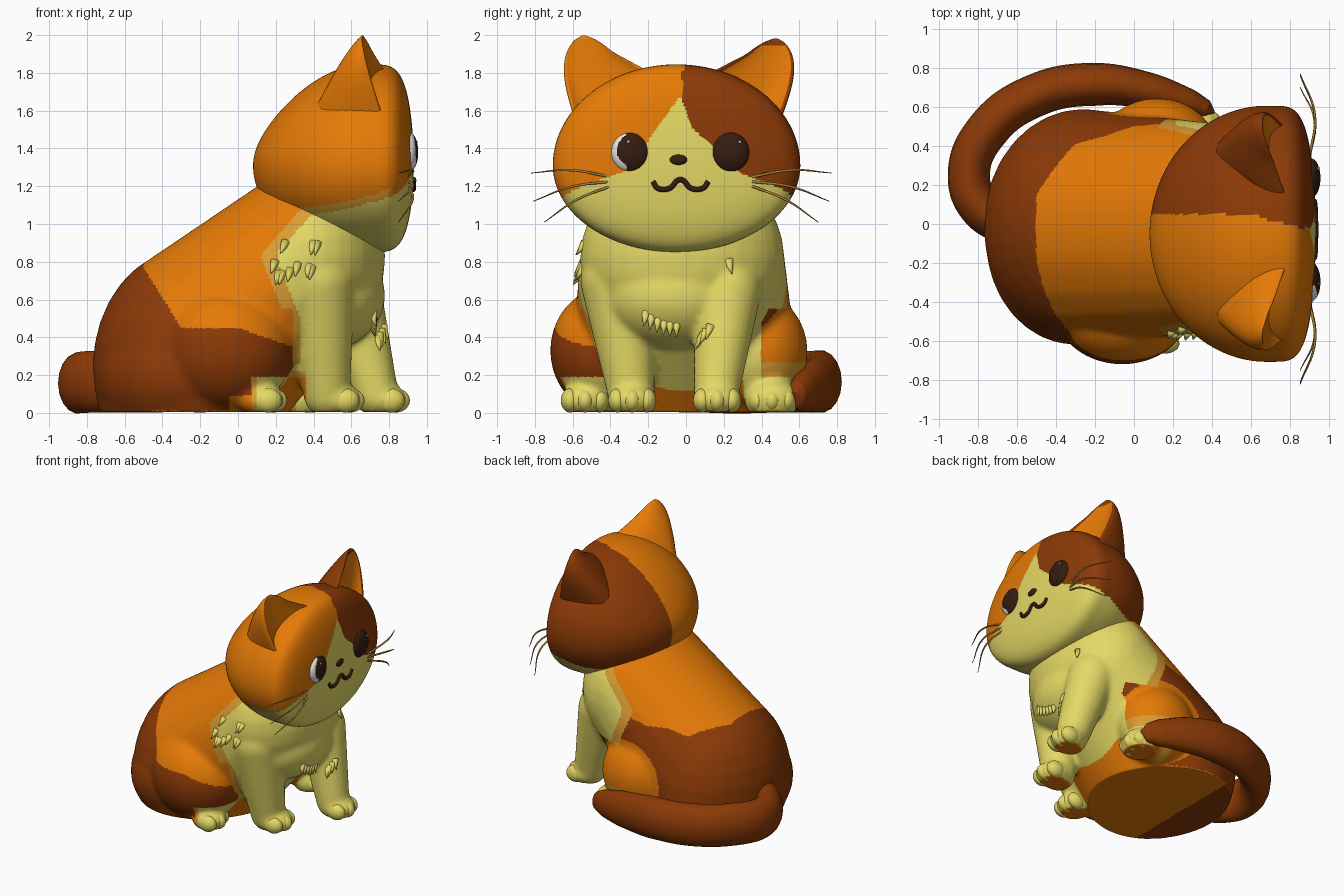
import bpy, bmesh, math, random
from mathutils import Vector, Matrix

if "Cube" in bpy.data.objects:
    bpy.data.objects.remove(bpy.data.objects["Cube"])
random.seed(4)

# Flat colours
COLOURS = {"orange": (0.79, 0.195, 0.002), "brown": (0.26, 0.042, 0.002),
           "cream": (0.78, 0.69, 0.13), "peach": (0.70, 0.34, 0.035),
           "dark_brown": (0.035, 0.012, 0.005), "white": (0.85, 0.85, 0.82),
           "whisker_tan": (0.40, 0.22, 0.04)}
MATS = {}
for key, rgb in COLOURS.items():
    m = bpy.data.materials.new(key)
    m.use_nodes = True
    m.diffuse_color = (*rgb, 1)
    m.node_tree.nodes["Principled BSDF"].inputs["Base Color"].default_value = (*rgb, 1)
    MATS[key] = m


def link(name, data):
    ob = bpy.data.objects.new(name, data)
    bpy.context.collection.objects.link(ob)
    return ob


def paint(ob, rule):
    """Colour each face with the name given by rule(centre), or one name for all."""
    slots = {}
    for p in ob.data.polygons:
        key = rule(p.center) if callable(rule) else rule
        if key not in slots:
            slots[key] = len(slots)
            ob.data.materials.append(MATS[key])
        p.material_index = slots[key]
    ob.data.shade_smooth()
    return ob


def finish(name, bm, rule):
    me = bpy.data.meshes.new(name)
    bmesh.ops.recalc_face_normals(bm, faces=bm.faces)
    bm.to_mesh(me)
    bm.free()
    return paint(link(name, me), rule)


def bake(ob):
    """Apply modifiers or curve bevels to plain mesh."""
    dg = bpy.context.evaluated_depsgraph_get()
    me = bpy.data.meshes.new_from_object(ob.evaluated_get(dg))
    name, mw = ob.name, ob.matrix_world.copy()
    bpy.data.objects.remove(ob)
    me.transform(mw)
    me.materials.clear()
    return link(name, me)


def ball(bm, c, r, seg=32):
    bmesh.ops.create_uvsphere(bm, u_segments=seg, v_segments=seg // 2, radius=1,
                              matrix=Matrix.Translation(c) @ Matrix.Diagonal((*r, 1)))


def limb(bm, a, b, ra, rb, n=22):
    """Chain of balls blending from one ellipsoid to another."""
    for i in range(n):
        t = i / (n - 1)
        ball(bm, Vector(a).lerp(Vector(b), t), Vector(ra).lerp(Vector(rb), t))


def clamp(v):
    return min(1, max(0, v))


def tube(name, pts, radius, rule, radii=None, flat=1.0):
    cu = bpy.data.curves.new(name, "CURVE")
    cu.dimensions = "3D"
    cu.bevel_depth, cu.bevel_resolution, cu.resolution_u = radius, 7, 10
    cu.use_fill_caps = True
    sp = cu.splines.new("BEZIER")
    sp.bezier_points.add(len(pts) - 1)
    for i, (bp, co) in enumerate(zip(sp.bezier_points, pts)):
        bp.co = co
        bp.radius = radii[i] if radii else 1
        bp.handle_left_type = bp.handle_right_type = "AUTO"
    ob = link(name, cu)
    ob.scale.z = flat
    bpy.context.view_layer.update()
    return paint(bake(ob), rule)


# Body with legs, fused into one skin
bm = bmesh.new()
limb(bm, (-0.26, -0.01, 0.24), (0.38, -0.02, 0.83), (0.51, 0.6, 0.63), (0.4, 0.54, 0.49))
ball(bm, (-0.3, -0.08, 0.2), (0.46, 0.54, 0.4))              # seat
ball(bm, (0.42, -0.05, 0.62), (0.36, 0.42, 0.3))             # chest
ball(bm, (-0.06, -0.43, 0.33), (0.35, 0.29, 0.33))           # right thigh
ball(bm, (0.12, 0.39, 0.32), (0.3, 0.255, 0.31))             # left thigh
limb(bm, (0.47, -0.29, 0.1), (0.42, -0.36, 0.7), (0.125,) * 3, (0.2,) * 3)
limb(bm, (0.73, 0.16, 0.1), (0.58, 0.22, 0.65), (0.12,) * 3, (0.18,) * 3)
FEET = {"front_right": (0.53, -0.285), "front_left": (0.77, 0.165),
        "hind_right": (0.12, -0.535), "hind_left": (0.33, 0.455)}
for name, (x, y) in FEET.items():
    big = 1.15 if name == "hind_left" else 1
    ball(bm, (x, y, 0.07), (0.13, 0.128 * big, 0.088 * big * big))
me = bpy.data.meshes.new("body")
bm.to_mesh(me)
bm.free()
body = link("body", me)
rm = body.modifiers.new("fuse", "REMESH")
rm.mode, rm.voxel_size = "VOXEL", 0.013
sm = body.modifiers.new("soften", "SMOOTH")
sm.factor, sm.iterations = 0.5, 26
body = bake(body)
for v in body.data.vertices:
    v.co.z = max(v.co.z, 0.005)


def body_colour(c):
    x, y, z = c
    if z < 0.012:
        return "orange" if x > -0.45 else "brown"
    for fx, fy in (FEET["hind_right"], FEET["hind_left"]):
        if z < 0.19 and fx - 0.05 < x < fx + 0.17 and abs(y - fy) < 0.15:
            return "cream" if x > fx - 0.02 else "peach"
        if z < 0.09 and fx - 0.17 < x < fx and abs(y - fy) < 0.15:
            return "orange"
    if abs(y) < 0.4 and 0.0 < x < 0.36 and z < 0.5:          # belly between the legs
        return "cream" if z > 0.22 else "peach" if z > 0.19 else "orange"
    edge = 0.21 + 0.12 * clamp((0.8 - z) / 0.3) + 0.9 * max(0, z - 0.85)
    thigh = abs(y) > 0.4 and z < 0.55 and x < (0.29 if y < 0 else 0.45)
    if x > edge and not thigh:
        return "cream"
    if x > edge - 0.08 and not thigh:
        return "peach"
    if y > 0.3 and math.hypot(x - 0.15, z - 0.31) < 0.31:
        return "peach" if z < 0.27 and x > 0.1 else "orange"
    limit = 0.45 - 0.35 * max(0, x) + 1.6 * max(0, -0.3 - x)
    limit += clamp((y - 0.15) / 0.3) * (0.31 + 0.6 * max(0, x))
    return "brown" if z < limit or x < -0.5 else "orange"


paint(body, body_colour)

# Toes
for name, (x, y) in FEET.items():
    bm = bmesh.new()
    for dy in (-0.078, 0, 0.078):
        ball(bm, (x + 0.065 - abs(dy) * 0.35, y + dy, 0.066), (0.075, 0.05, 0.064), 24)
    finish(name + "_toes", bm, "cream")

# Fur tufts on the chest and right shoulder
spots = [(0.8, -0.25 + 0.04 * i, 0.38 + 0.9 * abs(-0.2 + 0.04 * i) ** 1.5) for i in range(10)]
spots += [(random.uniform(0.16, 0.45), -0.65, random.uniform(0.7, 0.93)) for _ in range(10)]
spots += [(0.75, 0.24, 0.78)]
bm = bmesh.new()
for s in spots:
    _, p, n, _ = body.closest_point_on_mesh(Vector(s))
    d = (n * 0.45 + Vector((-0.15, 0, -0.6))).normalized()
    bmesh.ops.create_cone(bm, segments=10, radius1=0.028, radius2=0.002, depth=0.08, cap_ends=True,
                          matrix=Matrix.Translation(p + d * 0.01) @ d.to_track_quat("Z", "Y").to_matrix().to_4x4())
finish("fur_tufts", bm, "cream")

# Head: round skull with a flattened face and a sloping nape
HX, HY, HZ = 0.68, -0.05, 1.31
bm = bmesh.new()
bmesh.ops.create_uvsphere(bm, u_segments=230, v_segments=150, radius=1,
                          matrix=Matrix.Rotation(math.pi / 2, 4, "Y"))
for v in bm.verts:
    x, y, z = v.co
    slope = 1 - 0.3 * min(0, x) ** 2
    v.co = (HX + (0.25 * x ** 0.43 if x > 0 else 0.6 * x),
            HY + 0.655 * y, HZ + z * (0.535 * slope if z > 0 else 0.46))


def head_colour(c):
    d = abs(c.y + 0.03)
    cheek = 1.36 - 0.3 * d - 0.33 * (0.9 - c.x)
    blaze = max(1.68 - 2.8 * d, 1.57 - 0.95 * d) if c.y > -0.03 else 1.68 - 1.4 * d
    if c.z < cheek or (c.x > 0.75 and c.z < blaze):
        return "cream"
    if c.y > 0.05 - 0.07 * clamp((c.x - 0.6) / 0.25) and c.z > 1.08:
        return "brown"
    if c.z < cheek + 0.05 and c.x < 0.8:
        return "peach"
    return "orange"


finish("head", bm, head_colour)


# Ears: lofted crescents, open to the face, flaring inward at the root
def ear(name, base, tip, inward, outer):
    bm = bmesh.new()
    rings, n, steps = [], 40, 30
    for i in range(steps + 1):
        t = i / steps * 0.997
        c = Vector(base).lerp(Vector(tip), t)
        w = 0.2 * (1 - t ** 4) ** 0.7
        flare = 1 + min(0.6, 3.5 * max(0, 0.85 - t))
        ring = []
        for k in range(n):
            a = 2 * math.pi * k / n
            s, dy = math.sin(a), w * math.cos(a)
            if dy * inward > 0:
                dy *= flare
            if s >= 0:
                x = (1 - t) * (0.04 * min(1, s * 3) - 0.2 * max(0, s - 0.35))
            else:
                x = 0.5 * (1 - t) ** 0.85 * s
            ring.append(bm.verts.new((c.x + x + 0.2 * inward * dy, c.y + dy, c.z)))
        rings.append(ring)
    cavity = set()
    for i in range(steps):
        for k in range(n):
            j = (k + 1) % n
            bm.faces.new((rings[i][k], rings[i][j], rings[i + 1][j], rings[i + 1][k]))
            if 3 <= k < n // 2 - 4 and i < steps - 2:
                cavity.add(i * n + k)
    bm.faces.new(rings[-1])
    bm.faces.new(rings[0])
    ob = finish(name, bm, outer)
    ob.data.materials.append(MATS["orange"])
    for p in ob.data.polygons:
        p.material_index = int(p.index in cavity)


ear("right_ear", (0.82, -0.345, 1.42), (0.66, -0.54, 2.0), 1, "orange")
ear("left_ear", (0.82, 0.25, 1.42), (0.66, 0.475, 1.985), -1, "brown")

# Eyes with highlights
for name, y in (("right", -0.295), ("left", 0.235)):
    bm = bmesh.new()
    ball(bm, (0.907, y, 1.38), (0.047, 0.1, 0.104), 64)

    def eye_colour(c):
        off_pupil = math.hypot(c.y - y - 0.02, c.z - 1.39) > 0.09
        return "white" if name == "right" and c.y < y - 0.02 and off_pupil else "dark_brown"

    finish(name + "_eye", bm, eye_colour)
    bm = bmesh.new()
    ball(bm, (0.945, y + (0.05 if y > 0 else -0.01), 1.435), (0.006, 0.008, 0.008), 12)
    finish(name + "_eye_highlight", bm, "white")

# Nose and mouth
bm = bmesh.new()
ball(bm, (0.925, -0.04, 1.34), (0.02, 0.048, 0.028), 24)
finish("nose", bm, "dark_brown")
tube("mouth", [(0.922, -0.175, 1.225), (0.926, -0.15, 1.19), (0.928, -0.09, 1.188), (0.93, -0.03, 1.235),
               (0.928, 0.03, 1.188), (0.926, 0.09, 1.19), (0.922, 0.118, 1.225)], 0.014, "dark_brown")

# Whiskers
for name, root, sign in (("right", -0.40, -1), ("left", 0.35, 1)):
    for i, (reach, z) in enumerate(((0.42, 1.27), (0.41, 1.12), (0.35, 1.01))):
        z0 = 1.25 - 0.025 * i
        tube(f"{name}_whisker_{i + 1}",
             [(0.9, root, z0), (0.925, root + sign * reach * 0.5, (z0 + z) / 2 + 0.025),
              (0.85, root + sign * reach, z)], 0.007, "whisker_tan", [1, 0.9, 0.3])

# Tail curled round the left side
tube("tail", [(-0.6, -0.02, 0.11), (-0.78, 0.08, 0.11), (-0.845, 0.25, 0.105), (-0.75, 0.48, 0.11),
              (-0.5, 0.66, 0.11), (-0.2, 0.715, 0.11), (0.08, 0.68, 0.095), (0.28, 0.62, 0.075),
              (0.37, 0.585, 0.065), (0.41, 0.57, 0.065)],
     0.11, "brown", [1, 1, 0.98, 1, 1, 1, 0.85, 0.65, 0.45, 0.08], 1.5)
